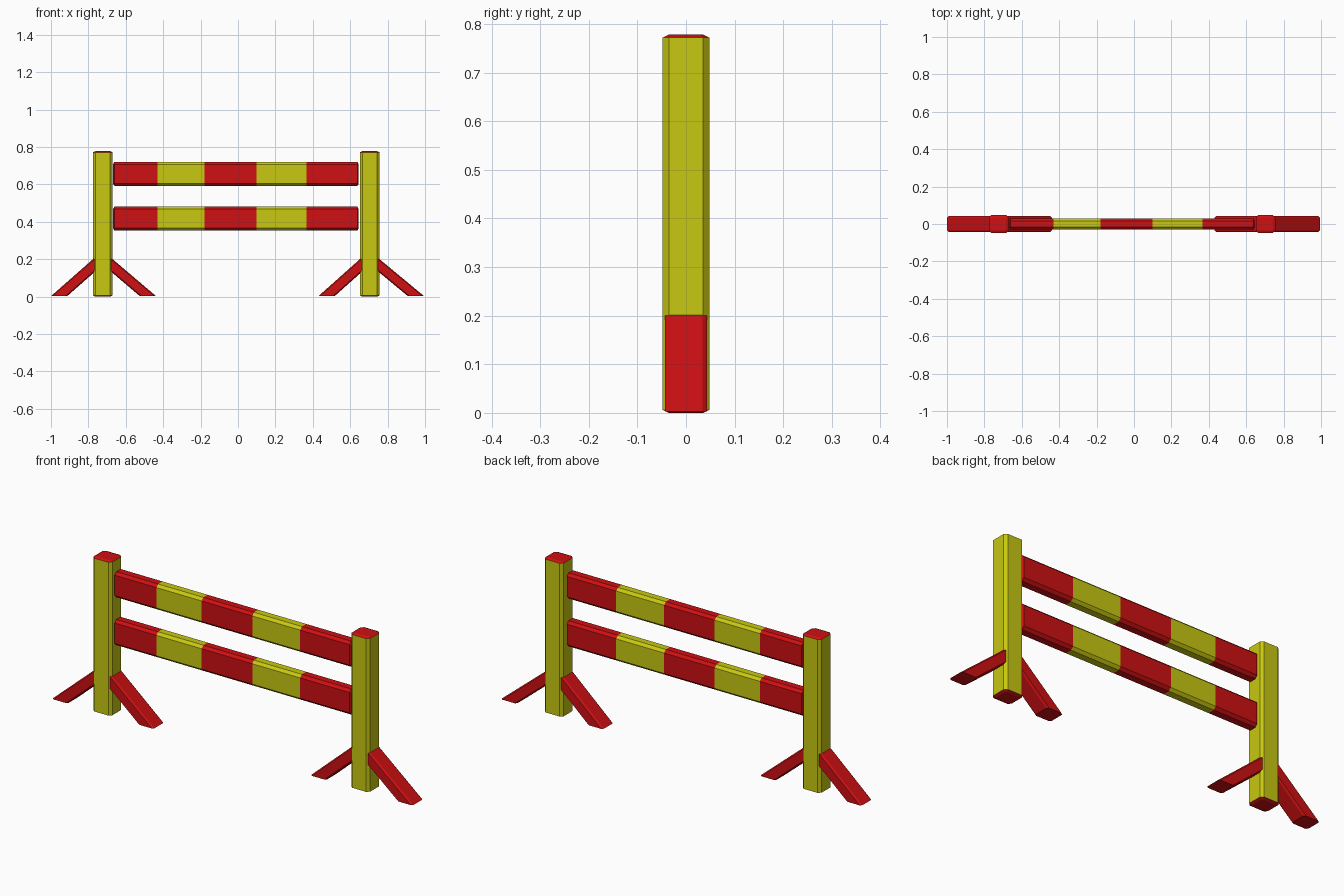
import bpy

if "Cube" in bpy.data.objects:
    bpy.data.objects.remove(bpy.data.objects["Cube"])

RED, YELLOW = 0, 1


def material(name, color):
    m = bpy.data.materials.new(name)
    m.diffuse_color = color
    m.use_nodes = True
    m.node_tree.nodes["Principled BSDF"].inputs["Base Color"].default_value = m.diffuse_color
    return m


MATS = [material("red_paint", (0.62, 0.005, 0.006, 1)),
        material("yellow_paint", (0.58, 0.58, 0.006, 1))]


def octagon(a, b, c):
    """Rectangle of half sizes a, b with corners cut by c."""
    return [(a, c - b), (a, b - c), (a - c, b), (c - a, b),
            (-a, b - c), (-a, c - b), (c - a, -b), (a - c, -b)]


def loft(name, rings, colors, end_color):
    """Join rings of points into a closed solid, one colour per band."""
    n = len(rings[0])
    verts = [p for ring in rings for p in ring]
    faces, idx = [], []
    for k, col in enumerate(colors):
        for i in range(n):
            j = (i + 1) % n
            faces.append((k * n + i, k * n + j, (k + 1) * n + j, (k + 1) * n + i))
            idx.append(col)
    last = len(verts) - n
    faces += [tuple(reversed(range(n))), tuple(range(last, last + n))]
    idx += [end_color] * 2
    me = bpy.data.meshes.new(name)
    me.from_pydata(verts, [], faces)
    for m in MATS:
        me.materials.append(m)
    for p, col in zip(me.polygons, idx):
        p.material_index = col
    ob = bpy.data.objects.new(name, me)
    bpy.context.collection.objects.link(ob)
    # consistent outward normals
    import bmesh
    bm = bmesh.new()
    bm.from_mesh(me)
    bmesh.ops.recalc_face_normals(bm, faces=bm.faces)
    bm.to_mesh(me)
    bm.free()
    return ob


def post(name, x):
    body = octagon(0.052, 0.048, 0.013)
    cap = octagon(0.039, 0.035, 0.006)
    rings = [[(x + px, py, z) for px, py in prof]
             for z, prof in ((0, cap), (0.006, body), (0.772, body), (0.778, cap))]
    loft(name, rings, [RED, YELLOW, RED], RED)


def rail(name, z):
    body = octagon(0.03, 0.064, 0.013)
    cap = octagon(0.018, 0.052, 0.006)
    xs = [-0.668, -0.661, -0.43, -0.18, 0.10, 0.365, 0.638, 0.645]
    rings = [[(x, py, z + pz) for py, pz in (cap if i in (0, 7) else body)]
             for i, x in enumerate(xs)]
    loft(name, rings, [RED, RED, YELLOW, RED, YELLOW, RED, RED], RED)


def leg(name, tip, face):
    """Slanted foot from its outer tip on the ground to just inside a post face."""
    s = 1 if face > tip else -1
    slope = 0.198 / abs(face - tip)
    end = face + s * 0.012
    foot = [(tip + s * 0.0435 + px, py) for px, py in octagon(0.0435, 0.043, 0.009)]
    low = [(x, y, 0.003) for x, y in foot]
    high = [(end, y, 0.003 + slope * abs(end - x)) for x, y in foot]
    loft(name, [low, high], [RED], RED)


# Uprights
post("left_post", -0.723)
post("right_post", 0.704)

# Striped bars
rail("upper_rail", 0.656)
rail("lower_rail", 0.417)

# Slanted feet
leg("left_outer_leg", -1.0, -0.775)
leg("left_inner_leg", -0.438, -0.671)
leg("right_inner_leg", 0.43, 0.652)
leg("right_outer_leg", 0.995, 0.756)
